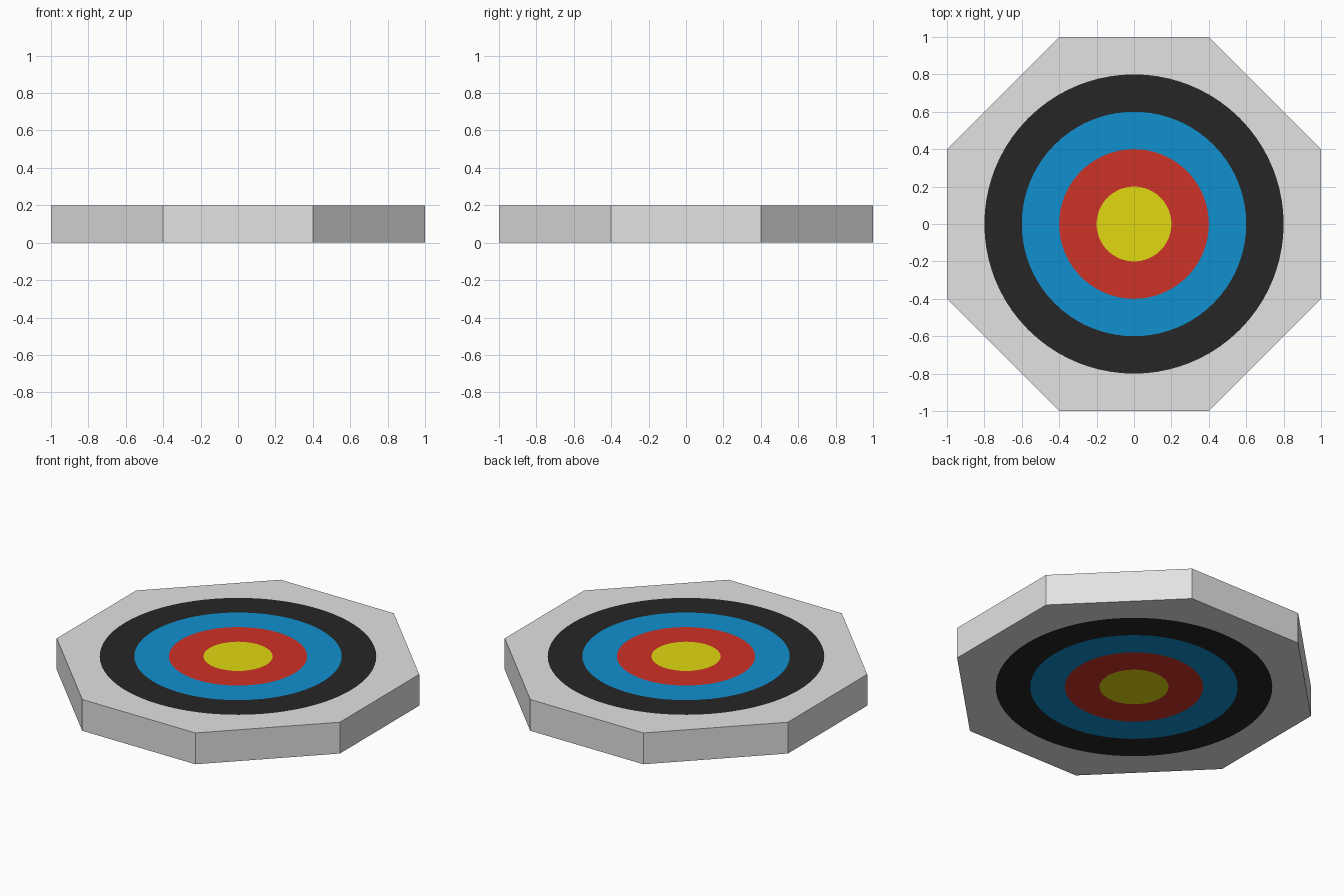
import bpy, bmesh, math
from mathutils import Vector

if "Cube" in bpy.data.objects:
    bpy.data.objects.remove(bpy.data.objects["Cube"])

HEIGHT = 0.2
SEG = 10  # points per octagon side


def material(name, rgb):
    # sRGB 0-255 to linear
    lin = [((c / 255 + 0.055) / 1.055) ** 2.4 if c > 10 else c / 255 / 12.92 for c in rgb]
    m = bpy.data.materials.new(name)
    m.diffuse_color = (*lin, 1)
    m.use_nodes = True
    m.node_tree.nodes["Principled BSDF"].inputs["Base Color"].default_value = m.diffuse_color
    return m


mats = [material("yellow", (225, 216, 18)),
        material("red", (207, 50, 38)),
        material("blue", (17, 144, 207)),
        material("black", (38, 38, 38)),
        material("light grey", (226, 226, 226))]

# Octagonal outline, each side subdivided so rings line up with it
corners = [Vector(c) for c in ((1, -.4), (1, .4), (.4, 1), (-.4, 1),
                               (-1, .4), (-1, -.4), (-.4, -1), (.4, -1))]
outline = [corners[i].lerp(corners[(i + 1) % 8], k / SEG)
           for i in range(8) for k in range(SEG)]
n = len(outline)
loops = [[p.normalized() * r for p in outline] for r in (0.2, 0.4, 0.6, 0.8)] + [outline]

bm = bmesh.new()


def band(a, b, mat):
    for i in range(n):
        j = (i + 1) % n
        bm.faces.new((a[i], b[i], b[j], a[j])).material_index = mat


# Concentric coloured rings on both faces
rims = []
for z in (0, HEIGHT):
    rings = [[bm.verts.new((p.x, p.y, z)) for p in loop] for loop in loops]
    bm.faces.new(rings[0]).material_index = 0
    for k in range(4):
        band(rings[k], rings[k + 1], k + 1)
    rims.append(rings[-1])

# Side wall
band(rims[0], rims[1], 4)
bmesh.ops.recalc_face_normals(bm, faces=bm.faces)

mesh = bpy.data.meshes.new("target_board")
bm.to_mesh(mesh)
bm.free()
for m in mats:
    mesh.materials.append(m)
bpy.context.collection.objects.link(bpy.data.objects.new("target_board", mesh))
